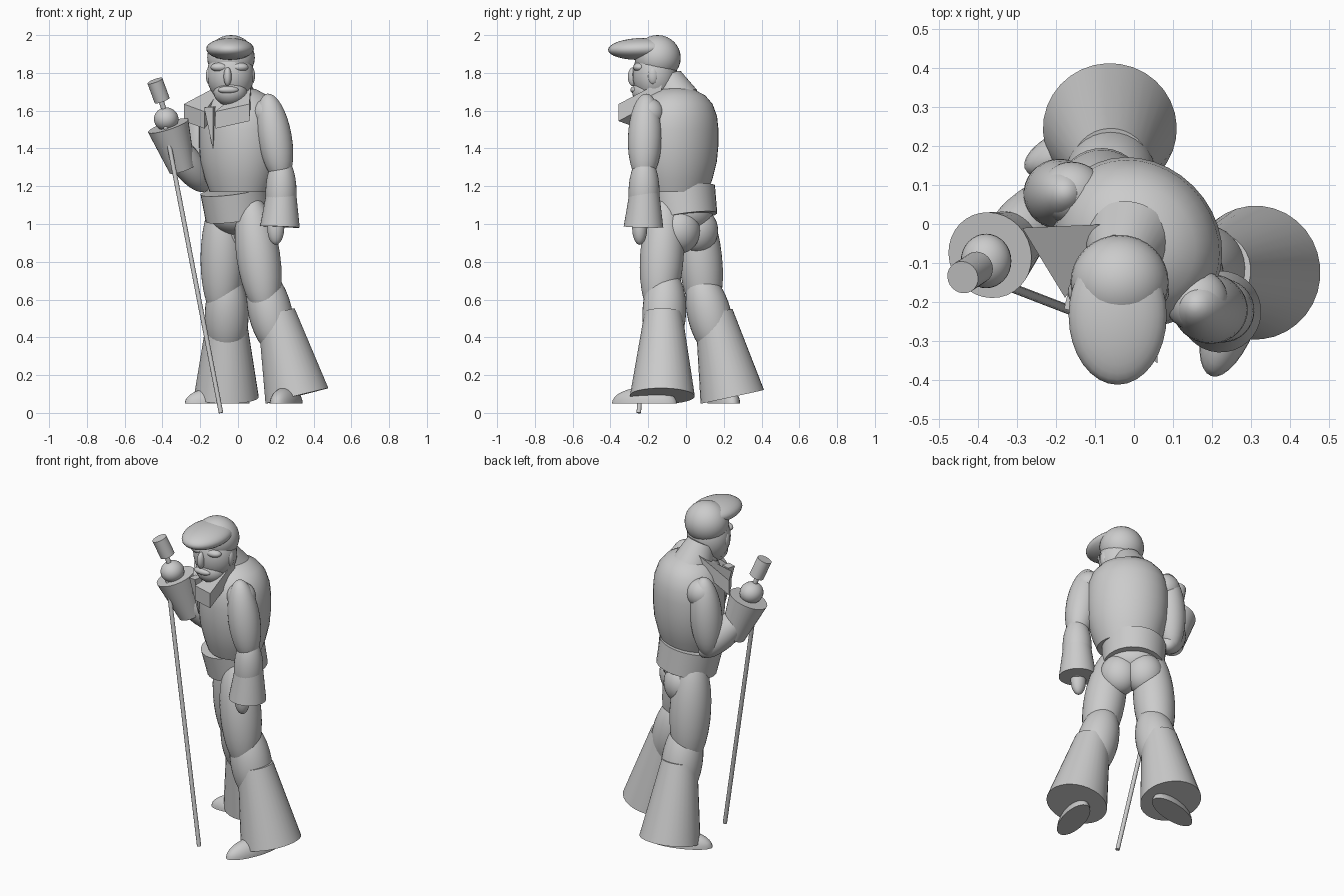
import bpy, bmesh, math
from mathutils import Vector, Matrix

if "Cube" in bpy.data.objects:
    bpy.data.objects.remove(bpy.data.objects["Cube"])

FACING = math.radians(-45)          # body is turned towards -x -y
AXIS_C = Vector((0.01, -0.06, 0))   # point on the body's mirror plane


def finish(name, bm, smooth=True):
    bmesh.ops.recalc_face_normals(bm, faces=bm.faces[:])
    me = bpy.data.meshes.new(name)
    bm.to_mesh(me)
    bm.free()
    ob = bpy.data.objects.new(name, me)
    bpy.context.collection.objects.link(ob)
    if smooth:
        bpy.ops.object.select_all(action='DESELECT')
        ob.select_set(True)
        bpy.context.view_layer.objects.active = ob
        bpy.ops.object.shade_smooth_by_angle(angle=math.radians(35))
    return ob


def blob(name, c, r, turn=0.0, tilt=0.0):
    """Ellipsoid at c with radii r, tilted about x then turned about z."""
    bm = bmesh.new()
    m = (Matrix.Translation(c) @ Matrix.Rotation(turn, 4, 'Z')
         @ Matrix.Rotation(tilt, 4, 'X') @ Matrix.Diagonal((*r, 1)))
    bmesh.ops.create_uvsphere(bm, u_segments=32, v_segments=16, radius=1, matrix=m)
    return finish(name, bm)


def between(a, b):
    a, b = Vector(a), Vector(b)
    rot = Vector((0, 0, 1)).rotation_difference(b - a).to_matrix().to_4x4()
    return Matrix.Translation((a + b) / 2) @ rot, (b - a).length


def muscle(name, a, b, r):
    """Ellipsoid stretched from a to b."""
    m, d = between(a, b)
    bm = bmesh.new()
    bmesh.ops.create_uvsphere(bm, u_segments=32, v_segments=16, radius=1,
                              matrix=m @ Matrix.Diagonal((r, r, d / 2, 1)))
    return finish(name, bm)


def cone(name, a, b, ra, rb, seg=32):
    """Capped cone from a (radius ra) to b (radius rb)."""
    m, d = between(a, b)
    bm = bmesh.new()
    bmesh.ops.create_cone(bm, cap_ends=True, segments=seg, radius1=ra,
                          radius2=rb, depth=d, matrix=m)
    return finish(name, bm)


def prism(name, pts, drop):
    """Flat flap: a polygon extruded straight down."""
    bm = bmesh.new()
    f = bm.faces.new([bm.verts.new(p) for p in pts])
    ext = bmesh.ops.extrude_face_region(bm, geom=[f], use_keep_orig=True)
    vs = [v for v in ext['geom'] if isinstance(v, bmesh.types.BMVert)]
    bmesh.ops.translate(bm, verts=vs, vec=(0, 0, -drop))
    return finish(name, bm, False)


def mirrored(p):
    """Mirror a point across the body's turned mid plane."""
    u, v = p[0] - AXIS_C.x, p[1] - AXIS_C.y
    return (v + AXIS_C.x, u + AXIS_C.y, p[2])


# Torso: lathed barrel, wider than deep
profile = [(0.0, 1.17), (0.155, 1.17), (0.18, 1.24), (0.202, 1.33), (0.21, 1.42),
           (0.21, 1.5), (0.203, 1.57), (0.18, 1.635), (0.143, 1.68), (0.08, 1.715), (0.0, 1.725)]
bm = bmesh.new()
vs = [bm.verts.new((r, 0, z)) for r, z in profile]
es = [bm.edges.new(p) for p in zip(vs, vs[1:])]
bmesh.ops.spin(bm, geom=vs + es, axis=(0, 0, 1), cent=(0, 0, 0), steps=36, angle=math.tau)
bmesh.ops.remove_doubles(bm, verts=bm.verts[:], dist=1e-4)
bm.transform(Matrix.Translation((0.01, -0.045, 0)) @ Matrix.Rotation(FACING, 4, 'Z')
             @ Matrix.Diagonal((1.1, 0.96, 1, 1)))
finish("torso", bm)

# Jacket skirt, pelvis and seat
cone("jacket_skirt", (0.0, -0.005, 1.035), (-0.02, -0.025, 1.18), 0.172, 0.18)
blob("pelvis", (0, -0.01, 1.05), (0.16, 0.14, 0.11), FACING)
blob("buttock_left", (0.08, -0.03, 0.965), (0.11, 0.1, 0.12), FACING)
blob("buttock_right", (-0.015, 0.065, 0.965), (0.11, 0.1, 0.12), FACING)

# Legs: thigh, knee, flared trouser and shoe
legs = {
    "left": dict(hip=(0.06, -0.105, 1.16), low=(0.155, -0.15, 0.5), knee=(0.115, -0.105, 0.77),
                 calf=(0.225, -0.125, 0.3), start=(0.203, -0.12, 0.53), hem=(0.312, -0.125, 0.09),
                 shoe=(0.255, -0.22), turn=-0.32),
    "right": dict(hip=(-0.08, 0.04, 1.16), low=(-0.085, 0.11, 0.48), knee=(-0.06, 0.065, 0.75),
                  calf=(-0.06, 0.185, 0.28), start=(-0.06, 0.148, 0.53), hem=(-0.062, 0.245, 0.085),
                  shoe=(-0.11, 0.2), turn=-1.25),
}
for side, g in legs.items():
    muscle("thigh_" + side, g["hip"], g["low"], 0.116)
    muscle("knee_" + side, g["knee"], g["calf"], 0.116)
    cone("trouser_flare_" + side, g["start"], g["hem"], 0.1, 0.172)
    # Shoe: half ellipsoid with flat sole
    bm = bmesh.new()
    bmesh.ops.create_uvsphere(bm, u_segments=32, v_segments=16, radius=1)
    bmesh.ops.bisect_plane(bm, geom=bm.verts[:] + bm.edges[:] + bm.faces[:],
                           plane_co=(0, 0, 0), plane_no=(0, 0, -1), clear_outer=True)
    bmesh.ops.holes_fill(bm, edges=[e for e in bm.edges if e.is_boundary])
    bm.transform(Matrix.Translation((*g["shoe"], 0.05)) @ Matrix.Rotation(g["turn"], 4, 'Z')
                 @ Matrix.Diagonal((0.07, 0.18, 0.085, 1)))
    finish("shoe_" + side, bm)

# Hanging left arm
blob("shoulder_left", (0.16, -0.195, 1.585), (0.082, 0.08, 0.08))
muscle("upper_arm_left", (0.155, -0.21, 1.69), (0.235, -0.225, 1.22), 0.09)
muscle("forearm_left", (0.23, -0.22, 1.36), (0.225, -0.225, 0.98), 0.082)
cone("cuff_left", (0.23, -0.22, 1.18), (0.222, -0.225, 0.985), 0.077, 0.105)
blob("hand_left", (0.2, -0.245, 0.98), (0.045, 0.04, 0.09))

# Raised right arm
blob("shoulder_right", (-0.16, 0.08, 1.56), (0.085, 0.08, 0.085))
muscle("upper_arm_right", (-0.175, 0.08, 1.66), (-0.21, 0.075, 1.18), 0.09)
muscle("forearm_right", (-0.165, 0.095, 1.18), (-0.37, -0.09, 1.46), 0.082)
cone("cuff_right", (-0.295, -0.035, 1.29), (-0.37, -0.08, 1.52), 0.07, 0.112)
blob("hand_right", (-0.38, -0.095, 1.555), (0.065, 0.07, 0.062))

# Walking cane with knob
cone("cane_shaft", (-0.09, -0.25, 0), (-0.388, -0.135, 1.54), 0.012, 0.012, 12)
cone("cane_neck", (-0.375, -0.1, 1.55), (-0.415, -0.12, 1.68), 0.014, 0.014, 12)
cone("cane_knob", (-0.402, -0.112, 1.655), (-0.44, -0.137, 1.758), 0.042, 0.042, 24)

# Collar: neck, band, two lapels and a narrow placket
cone("neck", (-0.03, -0.09, 1.6), (-0.04, -0.14, 1.76), 0.085, 0.08)
cone("collar_band", (-0.015, -0.045, 1.66), (-0.035, -0.1, 1.775), 0.115, 0.08)
flap = [(-0.287, -0.01, 1.635), (-0.06, 0.0, 1.755), (-0.177, -0.19, 1.595)]
prism("lapel_right", flap, 0.09)
prism("lapel_left", [mirrored(p) for p in flap], 0.09)
cone("placket", (-0.15, -0.2, 1.62), (-0.132, -0.195, 1.4), 0.035, 0.002, 4)

# Head and flat cap
blob("face", (-0.04, -0.165, 1.79), (0.125, 0.118, 0.15))
blob("chin", (-0.04, -0.2, 1.7), (0.09, 0.085, 0.075))
blob("cranium", (-0.037, -0.15, 1.88), (0.126, 0.122, 0.12))
blob("cap_brim", (-0.042, -0.235, 1.927), (0.126, 0.178, 0.058), 0, 0.03)
blob("nose", (-0.055, -0.28, 1.78), (0.021, 0.028, 0.05))
blob("moustache", (-0.052, -0.27, 1.71), (0.055, 0.025, 0.02))
for s, side in ((-1, "right"), (1, "left")):
    blob("ear_" + side, (-0.04 + s * 0.112, -0.175, 1.785), (0.018, 0.027, 0.045))
    blob("brow_" + side, (-0.045 + s * 0.05, -0.245, 1.83), (0.05, 0.035, 0.025))
